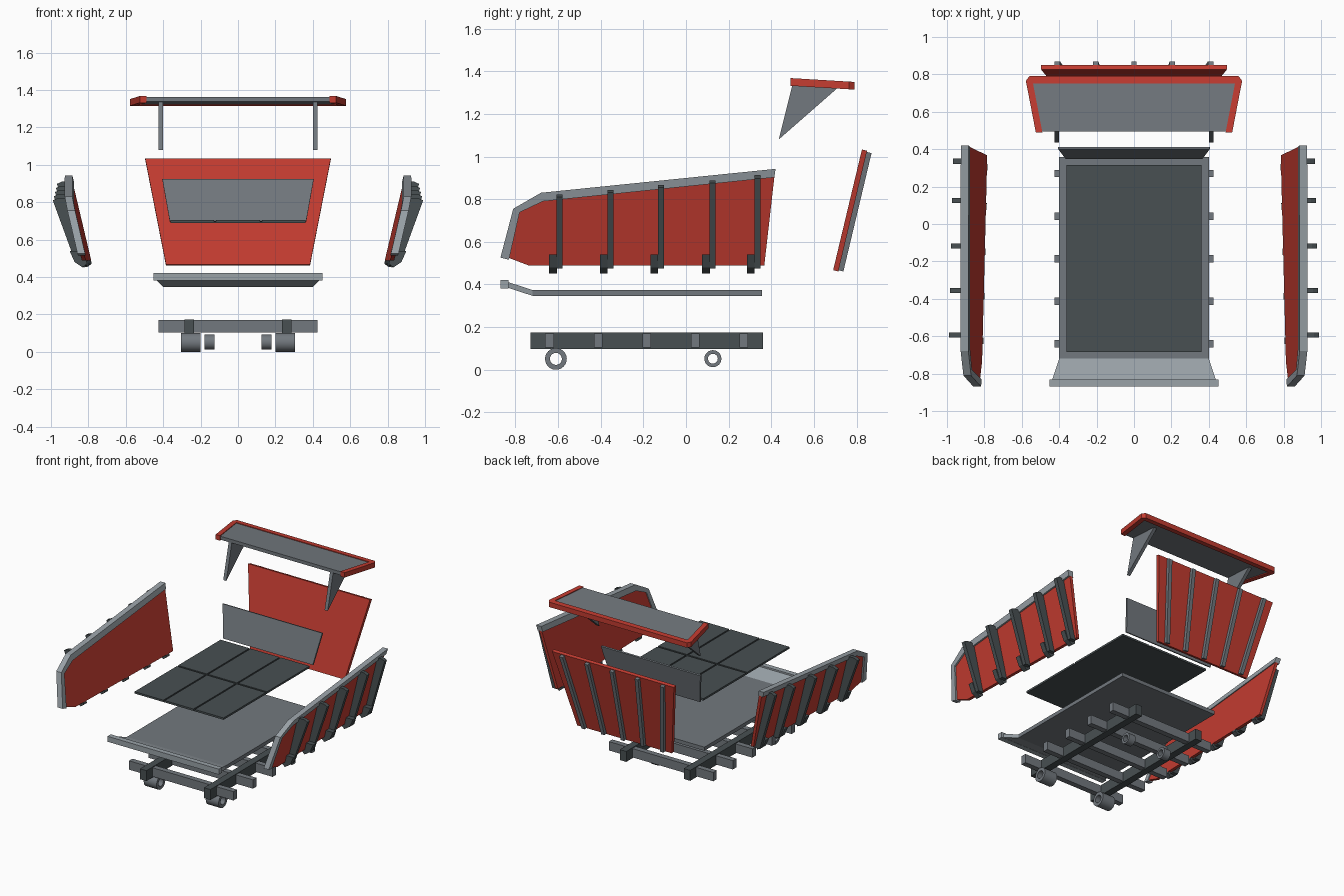
import bpy, bmesh, math
from mathutils import Vector as V

if "Cube" in bpy.data.objects:
    bpy.data.objects.remove(bpy.data.objects["Cube"])


def material(name, rgb):
    m = bpy.data.materials.new(name)
    m.diffuse_color = (*rgb, 1)
    m.use_nodes = True
    m.node_tree.nodes["Principled BSDF"].inputs["Base Color"].default_value = m.diffuse_color
    return m


RED = material("red_paint", (0.55, 0.045, 0.03))
DARK = material("dark_steel", (0.065, 0.08, 0.085))
GREY = material("grey_steel", (0.17, 0.19, 0.21))
LIGHT = material("light_steel", (0.32, 0.36, 0.39))


def solid(bm, a, b):
    """Closed solid between two matching outlines."""
    va, vb = [bm.verts.new(p) for p in a], [bm.verts.new(p) for p in b]
    bm.faces.new(va)
    bm.faces.new(vb[::-1])
    for i in range(len(a)):
        j = (i + 1) % len(a)
        bm.faces.new((va[i], va[j], vb[j], vb[i]))


def push(bm, pts, vec):
    solid(bm, [V(p) for p in pts], [V(p) + V(vec) for p in pts])


def box(bm, x0, x1, y0, y1, z0, z1):
    push(bm, [(x0, y0, z0), (x1, y0, z0), (x1, y1, z0), (x0, y1, z0)], (0, 0, z1 - z0))


def finish(bm, name, mat):
    bmesh.ops.recalc_face_normals(bm, faces=bm.faces)
    me = bpy.data.meshes.new(name)
    bm.to_mesh(me)
    bm.free()
    ob = bpy.data.objects.new(name, me)
    bpy.context.collection.objects.link(ob)
    me.materials.append(mat)
    return ob


def tube(name, x0, x1, y, z, r, hole, n=24):
    bm = bmesh.new()
    rings = [[bm.verts.new((x, y + q * math.cos(2 * math.pi * i / n), z + q * math.sin(2 * math.pi * i / n)))
              for i in range(n)] for x, q in ((x0, r), (x1, r), (x1, hole), (x0, hole))]
    for k in range(4):
        a, b = rings[k], rings[(k + 1) % 4]
        for i in range(n):
            j = (i + 1) % n
            bm.faces.new((a[i], a[j], b[j], b[i]))
    ob = finish(bm, name, GREY)
    bpy.ops.object.select_all(action='DESELECT')
    ob.select_set(True)
    bpy.context.view_layer.objects.active = ob
    bpy.ops.object.shade_smooth_by_angle(angle=math.radians(40))


# Subframe: two rails, five cross members, hinge tubes
bm = bmesh.new()
for s in (-1, 1):
    box(bm, s * 0.26 - 0.026, s * 0.26 + 0.026, -0.73, 0.36, 0.097, 0.174)
finish(bm, "frame_rails", DARK)
bm = bmesh.new()
for i in range(5):
    y = -0.64 + i * 0.2275
    box(bm, -0.425, 0.425, y - 0.02, y + 0.02, 0.104, 0.169)
finish(bm, "cross_members", GREY)
for s, side in ((-1, "left"), (1, "right")):
    tube(side + "_front_hinge", s * 0.2, s * 0.305, -0.61, 0.051, 0.051, 0.028)
    tube(side + "_rear_hinge", s * 0.125, s * 0.18, 0.126, 0.052, 0.04, 0.023)

# Floor tray with raised flaring lip and end bar
bm = bmesh.new()
box(bm, -0.4, 0.4, -0.72, 0.357, 0.347, 0.374)
finish(bm, "floor_tray", GREY)
bm = bmesh.new()
push(bm, [(-0.4, -0.72, 0.347), (0.4, -0.72, 0.347), (0.44, -0.84, 0.386), (-0.44, -0.84, 0.386)], (0, 0, 0.027))
box(bm, -0.453, 0.453, -0.87, -0.832, 0.382, 0.422)
finish(bm, "floor_lip", LIGHT)

# Six liner tiles on a backing sheet
bm = bmesh.new()
box(bm, -0.362, 0.362, -0.685, 0.315, 0.69, 0.697)
for x in (-0.245, 0, 0.245):
    for y0, y1 in ((-0.685, -0.194), (-0.18, 0.315)):
        box(bm, x - 0.117, x + 0.117, y0, y1, 0.697, 0.704)
finish(bm, "floor_liner", DARK)

# Front-wall liner plate
bm = bmesh.new()
push(bm, [(-0.365, 0.347, 0.70), (0.365, 0.347, 0.70), (0.405, 0.4, 0.925), (-0.405, 0.4, 0.925)], (0, 0.012, -0.003))
finish(bm, "wall_liner", GREY)


# Side walls: all parts lie on one tilted plane, "off" is distance outward
def wall(s, y, z, off=0.0):
    return V((s * (0.785 + 0.24 * (z - 0.49) - 0.025 * (y - 0.37) + off), y, z))


PANEL = [(-0.735, 0.488), (0.367, 0.488), (0.415, 0.91), (-0.67, 0.80), (-0.79, 0.74), (-0.845, 0.53)]
CAP_OUT = [(-0.87, 0.526), (-0.81, 0.755), (-0.68, 0.83), (0.42, 0.942)]
CAP_IN = [(-0.83, 0.516), (-0.78, 0.738), (-0.67, 0.79), (0.414, 0.902)]
FOOT = [(0, 0.488), (0.0, 0.472), (0.03, 0.452), (0.066, 0.48), (0.078, 0.54), (0.022, 0.54)]
for s, side in ((-1, "left"), (1, "right")):
    bm = bmesh.new()
    solid(bm, [wall(s, *p) for p in PANEL], [wall(s, *p, 0.022) for p in PANEL])
    finish(bm, side + "_side_panel", RED)

    bm = bmesh.new()
    for i in range(3):
        q = [CAP_OUT[i], CAP_OUT[i + 1], CAP_IN[i + 1], CAP_IN[i]]
        solid(bm, [wall(s, *p, -0.007) for p in q], [wall(s, *p, 0.034) for p in q])
    finish(bm, side + "_side_cap", LIGHT)

    bm = bmesh.new()
    for i, y in enumerate((-0.593, -0.355, -0.118, 0.125, 0.335)):
        top = 0.822 + i * 0.022
        deep = 0.104 - i * 0.005
        prof = [(0.02, 0.475), (0.062, 0.475), (deep, top - 0.012), (deep - 0.03, top), (0.02, top)]
        solid(bm, [wall(s, y - 0.014, z, o) for o, z in prof], [wall(s, y + 0.014, z, o) for o, z in prof])
        f = y - 0.031
        solid(bm, [wall(s, f - 0.018, z, o) for o, z in FOOT], [wall(s, f + 0.018, z, o) for o, z in FOOT])
    finish(bm, side + "_side_ribs", DARK)

# Headboard with fanned ribs behind it
bm = bmesh.new()
push(bm, [(-0.385, 0.69, 0.467), (0.385, 0.69, 0.467), (0.496, 0.825, 1.033), (-0.496, 0.825, 1.033)],
     (0, 0.024, -0.006))
finish(bm, "headboard", RED)
bm = bmesh.new()
for k in (-2, -1, 0, 1, 2):
    b, t = k * 0.16, k * 0.205
    push(bm, [(b - 0.014, 0.714, 0.467), (b + 0.014, 0.714, 0.467), (t + 0.014, 0.846, 1.022),
              (t - 0.014, 0.846, 1.022)], (0, 0.024, -0.006))
finish(bm, "headboard_ribs", GREY)


# Canopy: grey plate, red rim on three sides, triangular brackets
def roof(x, y, drop=0.0):
    return V((x, y, 1.367 - 0.06 * (y - 0.5) - drop))


bm = bmesh.new()
p = [(-0.5, 0.495), (0.5, 0.495), (0.55, 0.76), (-0.55, 0.76)]
solid(bm, [roof(*q, 0.005) for q in p], [roof(*q, 0.03) for q in p])
finish(bm, "canopy_plate", GREY)
bm = bmesh.new()
rims = [[(-0.56, 0.79), (0.56, 0.79), (0.54, 0.752), (-0.54, 0.752)]]
for s in (-1, 1):
    rims.append([(s * 0.49, 0.49), (s * 0.525, 0.49), (s * 0.578, 0.765), (s * 0.56, 0.79), (s * 0.54, 0.752)])
for q in rims:
    solid(bm, [roof(*c) for c in q], [roof(*c, 0.036) for c in q])
finish(bm, "canopy_rim", RED)
bm = bmesh.new()
for s in (-1, 1):
    push(bm, [(s * 0.4, 0.5, 1.34), (s * 0.4, 0.715, 1.325), (s * 0.4, 0.435, 1.08)], (s * 0.025, 0, 0))
finish(bm, "canopy_brackets", GREY)
